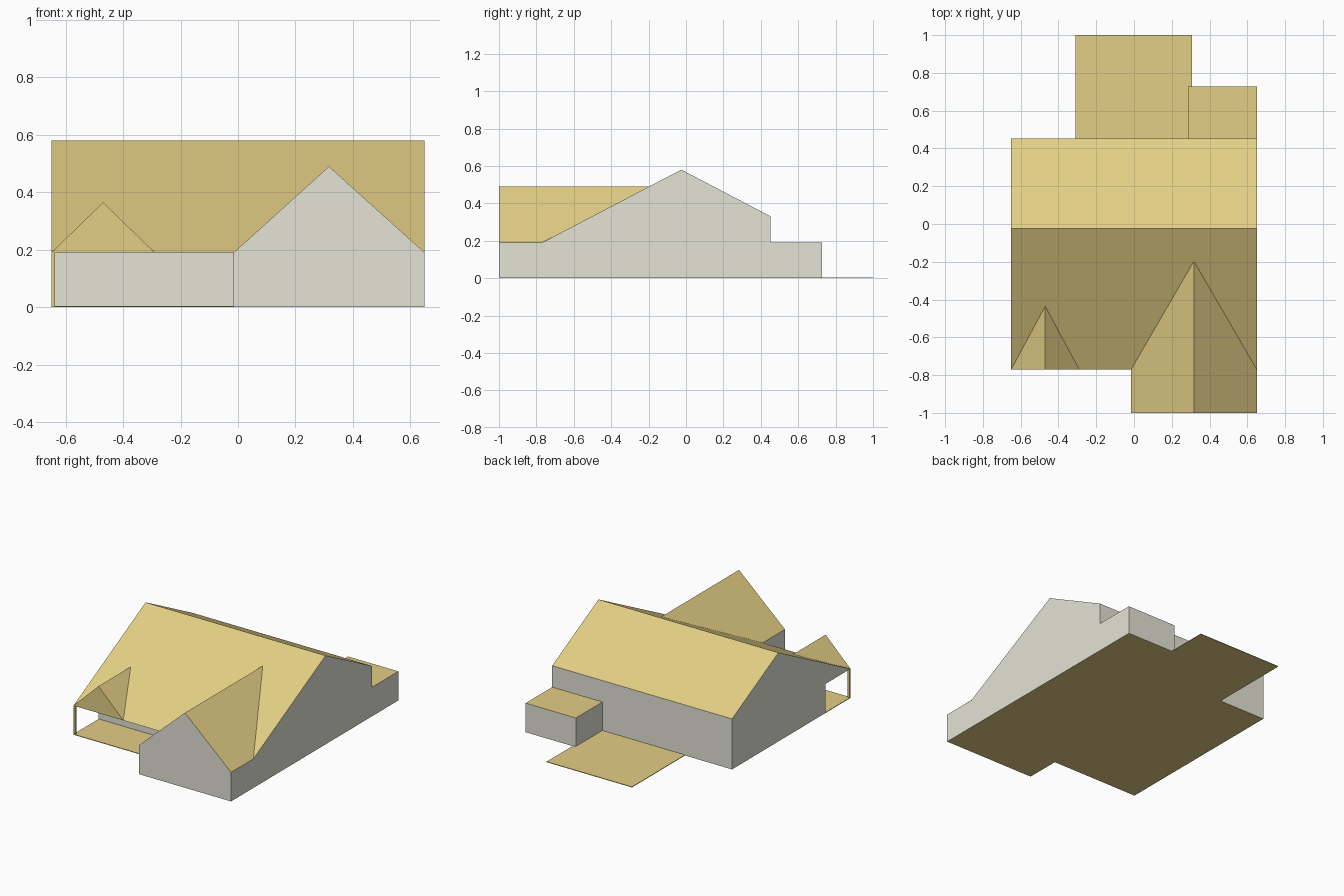
import bpy, bmesh
from mathutils import Vector

cube = bpy.data.objects.get("Cube")
if cube:
    bpy.data.objects.remove(cube, do_unlink=True)


def material(name, rgb):
    mat = bpy.data.materials.new(name)
    mat.use_nodes = True
    colour = (*rgb, 1.0)
    mat.diffuse_color = colour
    mat.node_tree.nodes["Principled BSDF"].inputs["Base Color"].default_value = colour
    return mat


TAN = material("straw tan", (0.77, 0.62, 0.235))
GREY = material("warm pale grey", (0.77, 0.77, 0.67))


def prism(name, profile, axis, start, end, walls=GREY):
    """Extrude a profile (across, height) along x or y; level and sloping faces are tan."""
    def place(p, along):
        return Vector((along, p[0], p[1]) if axis == "x" else (p[0], along, p[1]))

    bm = bmesh.new()
    face = bm.faces.new([bm.verts.new(place(p, start)) for p in profile])
    extruded = bmesh.ops.extrude_face_region(bm, geom=[face])["geom"]
    moved = [g for g in extruded if isinstance(g, bmesh.types.BMVert)]
    bmesh.ops.translate(bm, verts=moved, vec=place((0, 0), end - start))
    bmesh.ops.recalc_face_normals(bm, faces=bm.faces)
    for f in bm.faces:
        f.normal_update()
        f.material_index = 0 if abs(f.normal.z) > 0.1 else 1
    mesh = bpy.data.meshes.new(name)
    bm.to_mesh(mesh)
    bm.free()
    mesh.materials.append(TAN)
    mesh.materials.append(walls)
    obj = bpy.data.objects.new(name, mesh)
    bpy.context.collection.objects.link(obj)
    return obj


def box(name, x0, x1, y0, y1, top, walls=GREY):
    return prism(name, [(x0, 0), (x1, 0), (x1, top), (x0, top)], "y", y0, y1, walls)


SIDE, EAVE, FRONT, BACK = 0.65, 0.19, -0.77, 0.453
SLAB = 0.004

# Main house: long gabled body whose front slope overhangs the porch
prism("main_house",
      [(-0.51, 0), (-0.51, EAVE), (FRONT, EAVE), (-0.025, 0.58), (BACK, 0.33), (BACK, 0)],
      "x", -SIDE, SIDE)

# Front wing with its own gable, running back into the main roof
prism("front_wing",
      [(-0.015, 0), (-0.015, EAVE), (0.317, 0.49), (SIDE, EAVE), (SIDE, 0)],
      "y", -1.0, -0.2)

# Small gable over the porch
prism("porch_gable", [(-SIDE, EAVE), (-0.47, 0.365), (-0.29, EAVE)], "y", FRONT, -0.435, TAN)

# Porch floor and corner post
box("porch_floor", -SIDE, -0.015, FRONT, -0.51, SLAB, TAN)
box("porch_post", -SIDE, -SIDE + 0.012, FRONT, FRONT + 0.012, EAVE, TAN)

# Flat-roofed rear room and the patio beside it
box("rear_room", 0.287, SIDE, BACK, 0.727, EAVE)
box("patio", -0.31, 0.307, BACK, 1.0, SLAB, TAN)
